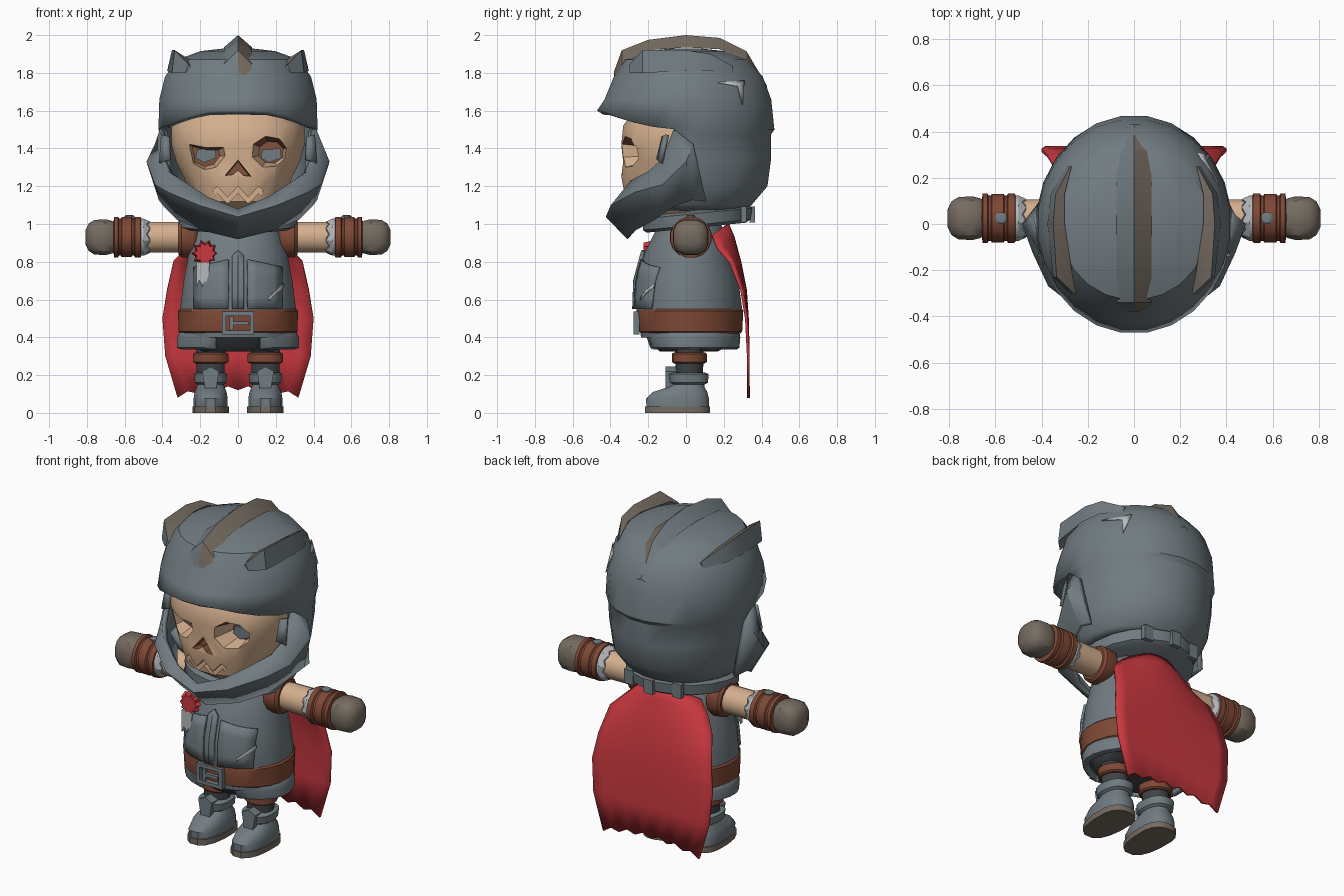
import bpy, bmesh, math
from mathutils import Matrix, Vector

if "Cube" in bpy.data.objects:
    bpy.data.objects.remove(bpy.data.objects["Cube"])

def mat(name, c):
    m = bpy.data.materials.new(name)
    m.diffuse_color = (*c, 1)
    m.use_nodes = True
    m.node_tree.nodes["Principled BSDF"].inputs["Base Color"].default_value = m.diffuse_color
    return m

STEEL = mat("steel", (0.165, 0.2, 0.22))
DARK = mat("dark_cloth", (0.05, 0.055, 0.06))
PALE = mat("pale_cloth", (0.47, 0.49, 0.51))
BONE = mat("bone", (0.66, 0.43, 0.27))
LEATHER = mat("leather", (0.21, 0.066, 0.036))
STONE = mat("stone", (0.18, 0.15, 0.12))
RED = mat("red_cloth", (0.58, 0.04, 0.05))
SOCKET = mat("socket", (0.22, 0.085, 0.045))

def build(name, verts, faces, mats, M=None, solid=0, offset=-1):
    bm = bmesh.new()
    vs = [bm.verts.new(M @ Vector(v) if M else v) for v in verts]
    for f in faces:
        bm.faces.new([vs[i] for i in f])
    bmesh.ops.recalc_face_normals(bm, faces=bm.faces)
    me = bpy.data.meshes.new(name)
    bm.to_mesh(me)
    bm.free()
    for m in mats if isinstance(mats, list) else [mats]:
        me.materials.append(m)
    ob = bpy.data.objects.new(name, me)
    bpy.context.collection.objects.link(ob)
    if solid:
        md = ob.modifiers.new("thickness", "SOLIDIFY")
        md.thickness, md.offset = solid, offset
    return ob

def loft(name, rings, m, n=20, M=None, p=2.0, keep=None, tilt=None, solid=0, jag=0):
    """Stack rings (z, half width, front y, back y); keep() drops faces, tilt() shifts z."""
    v, f = [], []
    for k, (z, rx, yf, yb) in enumerate(rings):
        for i in range(n):
            a = 2 * math.pi * (i + 0.5) / n
            c, s = math.cos(a), math.sin(a)
            x = rx * math.copysign(abs(c) ** (2 / p), c)
            y = math.copysign(abs(s) ** (2 / p), s)
            y = y * yb if y > 0 else -y * yf
            dz = tilt(k, x, y) if tilt else 0
            v.append((x, y, z + dz - (jag * (i % 2) if k == 0 else 0)))
    for k in range(len(rings) - 1):
        for i in range(n):
            q = [k * n + i, k * n + (i + 1) % n, (k + 1) * n + (i + 1) % n, (k + 1) * n + i]
            if not keep or keep(k, sum(v[j][1] for j in q) / 4, sum(v[j][0] for j in q) / 4):
                f.append(q)
    if not keep:
        f.append(range(n))
    if not keep or keep(len(rings), 0, 0):
        f.append(range((len(rings) - 1) * n, len(rings) * n))
    return build(name, v, f, m, M, solid)

def prism(name, pts, y0, y1, m, shrink=1.0):
    """Extrude an x-z outline along y, scaling its far end."""
    n = len(pts)
    cx, cz = sum(p[0] for p in pts) / n, sum(p[1] for p in pts) / n
    v = [(x, y0, z) for x, z in pts]
    v += [(cx + (x - cx) * shrink, y1, cz + (z - cz) * shrink) for x, z in pts]
    f = [range(n), range(n, 2 * n)] + [(i, (i + 1) % n, n + (i + 1) % n, n + i) for i in range(n)]
    return build(name, v, f, m)

def box(name, c, s, m):
    x, y, z = c
    a, b, h = (t / 2 for t in s)
    return prism(name, [(x - a, z - h), (x + a, z - h), (x + a, z + h), (x - a, z + h)], y - b, y + b, m)

def grid(name, rows, m, solid):
    w = len(rows[0])
    f = [(r * w + i, r * w + i + 1, (r + 1) * w + i + 1, (r + 1) * w + i)
         for r in range(len(rows) - 1) for i in range(w - 1)]
    return build(name, sum(rows, []), f, m, solid=solid, offset=0)

# Helmet dome with an open face, tilted brim and a seam round the back
loft("helmet", [(1.07, .3, -.27, .31), (1.1, .34, -.31, .35), (1.2, .385, -.38, .435), (1.35, .405, -.4, .455),
                (1.475, .415, -.43, .455), (1.5, .425, -.475, .472), (1.66, .42, -.435, .455),
                (1.78, .39, -.385, .41), (1.87, .325, -.33, .33), (1.915, .2, -.21, .21), (1.93, .07, -.07, .07)],
     STEEL, 24, keep=lambda k, y, x: k > 4 or y > -.1, solid=.04,
     tilt=lambda k, x, y: (.1 if k == 5 else 0) * min(1, (y / .45) ** 2) if y < 0 else 0)

# Crests: triangular ridges following the dome, one flank worn
def crest(name, path, s):
    v = [(s * x, y, z) for y, *r in path for x, z in (r[:2], r[2:4], r[4:])]
    f = []
    for b in range(0, len(v) - 3, 3):
        f += [(b, b + 1, b + 4, b + 3), (b + 1, b + 2, b + 5, b + 4), (b + 2, b, b + 3, b + 5)]
    f += [(0, 1, 2), (len(v) - 3, len(v) - 2, len(v) - 1)]
    ob = build(name, v, f, [STEEL, STONE])
    for i, p in enumerate(ob.data.polygons):
        if i < len(f) - 2 and i % 3 == 0:
            p.material_index = 1

crest("centre_crest", [(y, -.075, zb, 0, za, .075, zb) for y, za, zb in
      ((-.38, 1.81, 1.75), (-.34, 1.92, 1.845), (-.2, 1.975, 1.92), (0, 2, 1.935),
       (.18, 1.985, 1.925), (.32, 1.915, 1.855), (.43, 1.73, 1.7))], -1)
for s in (-1, 1):
    crest("side_crest", [(-.3, .25, 1.83, .262, 1.845, .28, 1.8), (-.23, .265, 1.875, .335, 1.92, .35, 1.8),
                         (0, .3, 1.89, .35, 1.92, .375, 1.81), (.13, .3, 1.88, .34, 1.9, .36, 1.81),
                         (.25, .27, 1.83, .275, 1.835, .29, 1.8)], s)
# Dent scratched in the helmet
build("helmet_scratch", [(.372, .17, 1.75), (.277, .31, 1.76), (.33, .3, 1.63), (.318, .275, 1.73)],
      [(0, 1, 3), (1, 2, 3)], PALE, solid=.006)

# Jaw guard, wrapping from ear to ear under the chin
half = [((.4, -.06, 1.5), (.425, .04, 1.42), (.39, .1, 1.12)),
        ((.39, -.12, 1.34), (.47, .0, 1.33), (.405, .03, 1.13)),
        ((.36, -.19, 1.275), (.425, -.12, 1.21), (.38, -.06, 1.1)),
        ((.29, -.28, 1.225), (.36, -.26, 1.17), (.31, -.16, 1.03)),
        ((.16, -.35, 1.135), (.2, -.385, 1.1), (.18, -.26, .975)),
        ((0, -.38, 1.07), (0, -.41, 1.04), (0, -.3, .93))]
full = [list(r) for r in half] + [[(-x, y, z) for x, y, z in r] for r in half[-2::-1]]
grid("jaw_guard", full, STEEL, .03)
for s in (-1, 1):
    build("cheek_plate", [(s * .4, -.09, 1.47), (s * .36, -.11, 1.46), (s * .355, -.14, 1.34), (s * .41, -.12, 1.32)],
          [(0, 1, 2, 3)], STEEL, solid=.02)

# Skull with cut eye sockets, nose and jagged mouth
skull = loft("skull", [(1.04, .14, -.2, .05), (1.12, .24, -.32, .1), (1.25, .29, -.345, .25), (1.33, .33, -.335, .3),
                       (1.42, .355, -.345, .3), (1.52, .355, -.335, .3), (1.64, .3, -.25, .25)], BONE, 24, p=2.4)
oct_eye = [(.175 + .115 * math.cos(k * math.pi / 4 + .3), 1.38 + .1 * math.sin(k * math.pi / 4 + .3)) for k in range(8)]
slant_eye = [(-.285, 1.44), (-.17, 1.41), (-.07, 1.41), (-.06, 1.36), (-.11, 1.295), (-.18, 1.275), (-.26, 1.31)]
nose = [(0, 1.345), (-.075, 1.255), (-.03, 1.26), (0, 1.285), (.03, 1.255), (.075, 1.25)]
xs = [-.22 + .055 * i for i in range(9)]
mouth = [(x, 1.2 - .06 * (i % 2)) for i, x in enumerate(xs)]
mouth += [(x, 1.165 - .06 * (i % 2)) for i, x in reversed(list(enumerate(xs)))]
for pts, depth, shrink in ((oct_eye, -.2, .6), (slant_eye, -.2, .65), (nose, -.29, .8), (mouth, -.3, 1)):
    cut = prism("cutter", pts, -.375, depth, [BONE, SOCKET], shrink)
    for p in cut.data.polygons:
        eye_part = shrink < .75 and (p.normal.y > .9 or p.normal.z > .6)
        p.material_index = 1 if eye_part or shrink == .8 else 0
    md = skull.modifiers.new("cut", "BOOLEAN")
    md.operation, md.solver, md.object, md.material_mode = "DIFFERENCE", "EXACT", cut, "TRANSFER"
    bpy.context.view_layer.objects.active = skull
    bpy.ops.object.modifier_apply(modifier="cut")
    bpy.data.objects.remove(cut)
for x in (-.17, .175):
    prism("eye", [(x - .055, 1.35), (x - .01, 1.325), (x + .055, 1.35), (x + .05, 1.4), (x - .045, 1.395)], -.215, -.19, STEEL)

# Coat, belt and split skirt
coat = [(.4, .3, -.24, .285), (.55, .31, -.265, .3), (.7, .29, -.26, .28), (.85, .262, -.22, .24),
        (.97, .225, -.16, .2), (1.06, .15, -.12, .16)]
loft("coat", coat, STEEL, 24)
loft("pelvis", [(.325, .2, -.14, .17), (.36, .25, -.18, .24), (.43, .28, -.22, .27)], DARK)
loft("skirt", [(.335, .3, -.19, .27), (.345, .325, -.205, .285), (.4, .325, -.225, .29), (.46, .3, -.23, .28)],
     STEEL, 24, keep=lambda k, y, x: k < 4 and (y > 0 or abs(x) > .14), solid=.03)
loft("belt", [(.42, .305, -.235, .29), (.43, .318, -.25, .3), (.54, .32, -.265, .306), (.55, .31, -.262, .3)], LEATHER, 24)
for x, z, w, h in ((0, .525, .17, .022), (0, .425, .17, .022), (-.075, .475, .022, .12), (.075, .475, .022, .12),
                   (-.035, .475, .02, .07), (.01, .475, .09, .02)):
    box("buckle", (x, -.262, z), (w, .03, h), STEEL)

def coat_y(x, z):
    for a, b in zip(coat, coat[1:]):
        if z <= b[0]:
            t = (z - a[0]) / (b[0] - a[0])
            rx, yf = (a[k] + (b[k] - a[k]) * t for k in (1, 2))
            return yf * math.sqrt(max(0, 1 - (x / rx) ** 2))

def coat_panel(name, x0, x1, zb, zt0, zt1, m=STEEL, lift=.004, solid=.02, zb1=None):
    rows = []
    for r in range(5):
        row = []
        for i in range(5):
            x, lo = x0 + (x1 - x0) * i / 4, zb + ((zb1 or zb) - zb) * i / 4
            z = lo + (zt0 + (zt1 - zt0) * i / 4 - lo) * r / 4
            row.append((x, coat_y(x, z) - lift, z))
        rows.append(row)
    grid(name, rows, m, solid)

for s in (-1, 1):
    coat_panel("front_flap", s * .05, s * .23, .55, .81, .77)
    coat_panel("placket", 0, s * .03, .55, .86, .83, lift=.01)
coat_panel("coat_scratch", .16, .24, .595, .61, .685, PALE, .018, .006, .665)

# Collar tilted up towards the back, with clasps
loft("collar", [(.975, .28, -.21, .32), (.99, .315, -.23, .345), (1.05, .32, -.23, .355), (1.065, .28, -.2, .33)],
     STEEL, 20, tilt=lambda k, x, y: .1 * y)
for x, y in ((0, .35), (-.16, .305), (.16, .305)):
    box("collar_clasp", (x, y, 1.05), (.06, .03, .085), STEEL)

# Cape with a ragged hem
rows = []
for k, (z, w, y, wrap) in enumerate([(1.0, .2, .22, .08), (.93, .27, .25, .08), (.8, .34, .285, .05),
                                     (.65, .375, .315, .02), (.5, .4, .325, .005), (.3, .385, .33, 0), (.12, .32, .33, 0)]):
    row = []
    for i in range(-6, 7):
        u = i / 6
        hem = (-.04 * u * u + .022 * (i % 2)) if k == 6 else 0
        row.append((u * w, y - wrap * u * u, z + hem - (.06 * u * u if k < 2 else 0)))
    rows.append(row)
grid("cape", rows, RED, .015)

# Rosette with ribbon tails
star = [(-.175 + r * math.cos(k * math.pi / 10), .845 + r * math.sin(k * math.pi / 10))
        for k in range(20) for r in [(.073, .054)[k % 2]]]
prism("rosette", star, -.17, -.225, RED, .8)
for x in (-.2, -.17):
    prism("ribbon", [(x - .02, .8), (x + .02, .8), (x + .01, .68), (x - .005, .7), (x - .02, .665)], -.225, -.205, PALE)

# Arms and legs on both sides
def rounds(*tr):
    return [(t, r, -r, r) for t, r in tr]

for s in (-1, 1):
    A = Matrix(((0, 0, s, 0), (0, 1, 0, .025), (1, 0, 0, .93), (0, 0, 0, 1)))
    loft("shoulder_cuff", rounds((.215, .09), (.225, .105), (.24, .112), (.3, .108), (.315, .095)), LEATHER, 16, A)
    loft("arm", rounds((.2, .08), (.5, .083)), BONE, 16, A)
    loft("torn_sleeve", rounds((.485, .085), (.5, .1), (.535, .1)), PALE, 16, A, jag=.018)
    loft("bracer", rounds((.51, .085), (.515, .108), (.545, .11), (.55, .1), (.63, .1), (.635, .11), (.655, .11), (.66, .08)),
         LEATHER, 16, A)
    loft("bracer_band", rounds((.56, .1), (.565, .108), (.615, .108), (.62, .1)), LEATHER, 16, A)
    loft("hand", rounds((.645, .075), (.665, .088), (.7, .097), (.76, .094), (.79, .075), (.807, .04)), STONE, 12, A, p=2.7)
    loft("stud", rounds((1.03, .028), (1.042, .028), (1.048, .018)), STEEL, 8, Matrix.Translation((s * .575, .025, 0)))
    L = Matrix.Translation((s * .145, 0, 0))
    loft("leg", [(.2, .075, -.055, .09), (.37, .08, -.06, .095)], DARK, 14, L)
    loft("knee_band", [(.262, .085, -.065, .1), (.27, .096, -.075, .11), (.312, .096, -.075, .11), (.32, .085, -.065, .1)],
         LEATHER, 14, L)
    loft("sole", [(0, .098, -.22, .13), (.035, .098, -.22, .13)], STONE, 16, L, p=2.5)
    loft("boot", [(.03, .092, -.213, .123), (.075, .092, -.215, .123), (.11, .086, -.18, .115), (.135, .075, -.1, .1),
                  (.15, .07, -.07, .1), (.16, .085, -.09, .118), (.205, .09, -.1, .122), (.215, .075, -.07, .1)],
         STEEL, 16, L, p=2.4)
    prism("boot_tongue", [(s * .145 + x, z) for x, z in ((-.03, .13), (.03, .13), (.045, .22), (0, .245), (-.045, .22))],
          -.108, -.05, STEEL)

# Smooth shading with crisp edges
for ob in bpy.context.scene.objects:
    ob.select_set(True)
    bpy.context.view_layer.objects.active = ob
bpy.ops.object.shade_smooth_by_angle(angle=math.radians(32))
